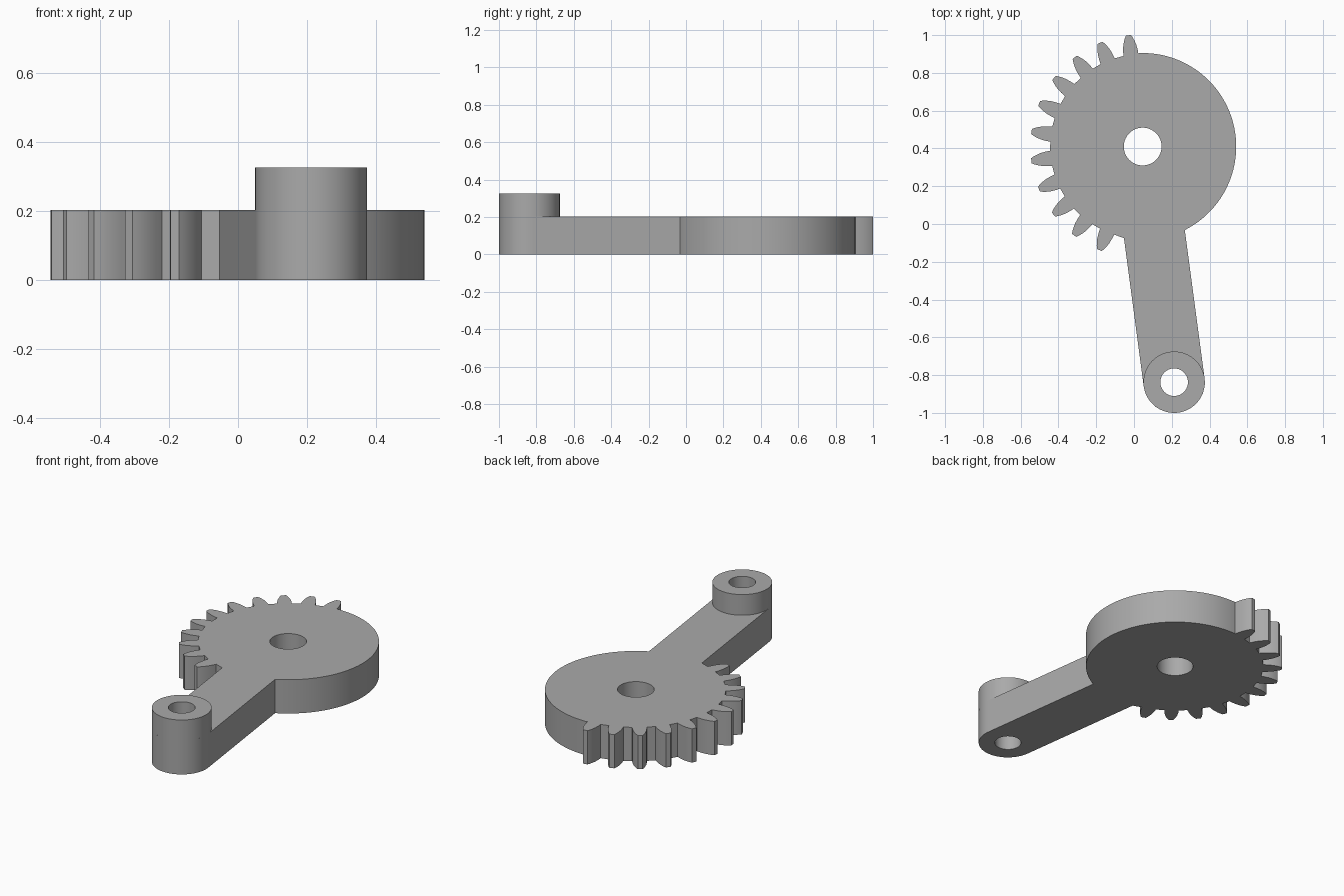
import bpy, bmesh
from math import radians, degrees, sin, cos, asin, atan2
from mathutils import Vector

if "Cube" in bpy.data.objects:
    bpy.data.objects.remove(bpy.data.objects["Cube"])

GEAR = Vector((0.046, 0.41))
BOSS = Vector((0.2125, -0.8375))
DISC_R, ROOT_R, BOSS_R = 0.495, 0.49, 0.1625
PLATE_H, BOSS_H = 0.203, 0.327
FIRST_TOOTH, PITCH, TEETH = 97.3, 15, 11

grey = bpy.data.materials.new("light grey")
grey.use_nodes = True
colour = (0.4, 0.4, 0.4, 1)
grey.diffuse_color = colour
grey.node_tree.nodes["Principled BSDF"].inputs["Base Color"].default_value = colour


def polar(centre, radius, angle):
    a = radians(angle)
    return centre + Vector((cos(a), sin(a))) * radius


def arc(centre, radius, start, end, steps):
    return [polar(centre, radius, start + (end - start) * i / steps)
            for i in range(steps + 1)]


def circle(centre, radius, steps=64):
    return arc(centre, radius, 0, 360, steps)[:-1]


def extrude_outline(name, loops, bottom, top):
    """Fill an outline with its holes and raise it to a solid."""
    bm = bmesh.new()
    for loop in loops:
        verts = [bm.verts.new((p.x, p.y, bottom)) for p in loop]
        for i, v in enumerate(verts):
            bm.edges.new((verts[i - 1], v))
    bmesh.ops.triangle_fill(bm, edges=bm.edges[:], use_beauty=True, normal=(0, 0, 1))
    raised = bmesh.ops.extrude_face_region(bm, geom=bm.faces[:], use_keep_orig=True)
    moved = [g for g in raised["geom"] if isinstance(g, bmesh.types.BMVert)]
    bmesh.ops.translate(bm, verts=moved, vec=(0, 0, top - bottom))
    bmesh.ops.recalc_face_normals(bm, faces=bm.faces[:])
    mesh = bpy.data.meshes.new(name)
    bm.to_mesh(mesh)
    bm.free()
    mesh.materials.append(grey)
    obj = bpy.data.objects.new(name, mesh)
    bpy.context.collection.objects.link(obj)
    bpy.ops.object.select_all(action='DESELECT')
    obj.select_set(True)
    bpy.context.view_layer.objects.active = obj
    bpy.ops.object.shade_smooth_by_angle(angle=radians(30))
    return obj


# Direction of the arm and where its edges leave the disc
along = BOSS - GEAR
heading = degrees(atan2(along.y, along.x))
spread = degrees(asin(BOSS_R / DISC_R))

# Half tooth: radius and half angle, from root to tip
flank = [(ROOT_R, 4.7), (0.515, 4.3), (0.54, 3.7), (0.562, 2.9), (0.58, 2.1), (0.594, 1.3)]

# Outline: plain rim, teeth, then the arm with its round end
outline = arc(GEAR, DISC_R, heading + spread, FIRST_TOOTH - 5, 64)
for i in range(TEETH):
    middle = FIRST_TOOTH + i * PITCH
    outline += [polar(GEAR, r, middle - a) for r, a in flank]
    outline += [polar(GEAR, r, middle + a) for r, a in reversed(flank)]
outline.append(polar(GEAR, DISC_R, heading - spread + 360))
outline += arc(BOSS, BOSS_R, heading - 90, heading + 90, 32)

gear_hole = circle(GEAR, 0.1)
pin_hole = circle(BOSS, 0.073)

extrude_outline("gear_lever_plate", [outline, gear_hole, pin_hole], 0, PLATE_H)
extrude_outline("pin_boss", [circle(BOSS, BOSS_R), pin_hole], PLATE_H, BOSS_H)
